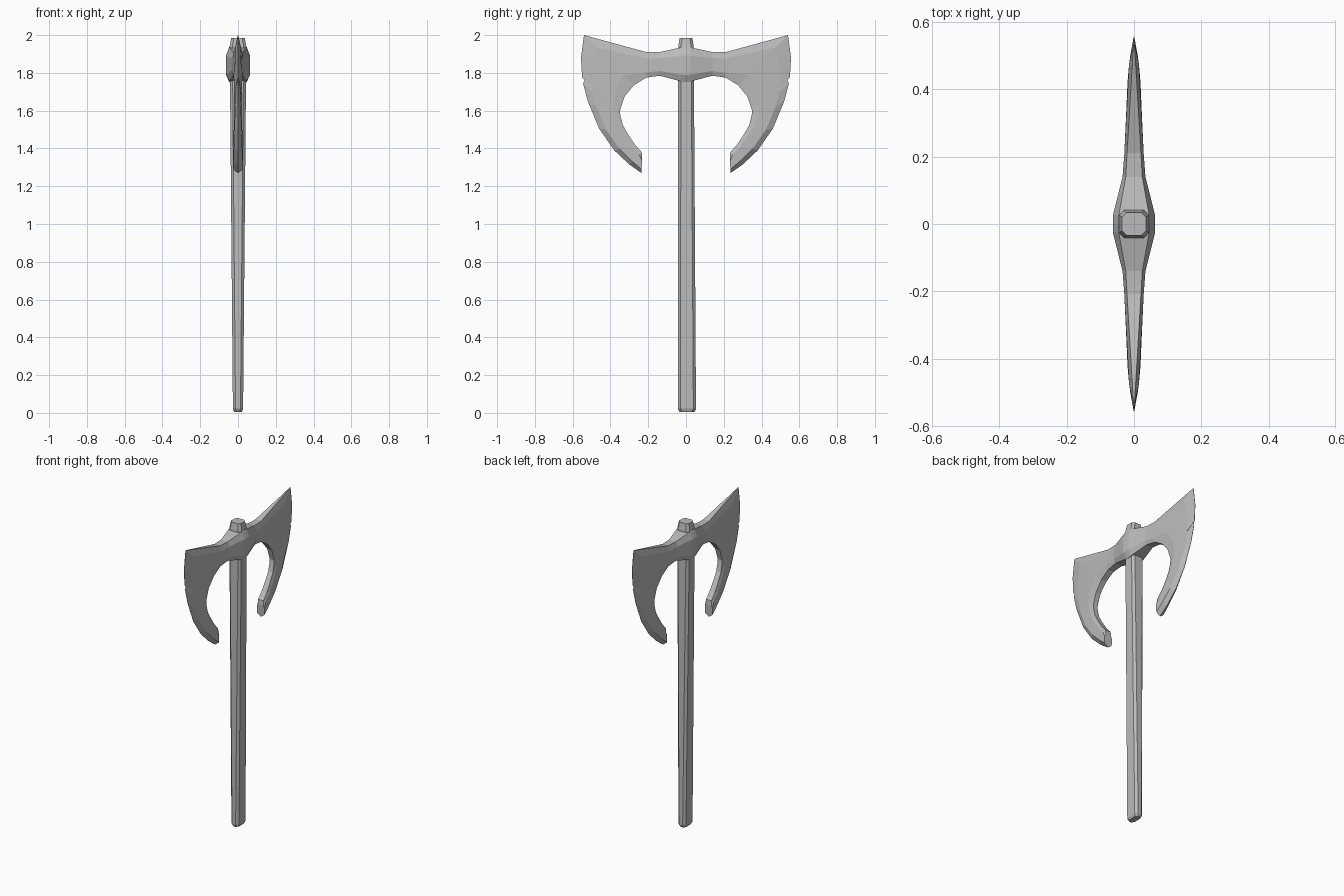
import bpy, bmesh

cube = bpy.data.objects.get("Cube")
if cube:
    bpy.data.objects.remove(cube, do_unlink=True)

grey = bpy.data.materials.new("plain grey")
grey.use_nodes = True
grey.diffuse_color = (0.5, 0.5, 0.5, 1)
grey.node_tree.nodes["Principled BSDF"].inputs["Base Color"].default_value = (0.5, 0.5, 0.5, 1)


def loft(name, rings, cap_start=True):
    """Skin a list of equal-length rings of points and cap the ends."""
    bm = bmesh.new()
    loops = [[bm.verts.new(p) for p in ring] for ring in rings]
    for a, b in zip(loops, loops[1:]):
        for i in range(len(a)):
            j = (i + 1) % len(a)
            bm.faces.new((a[i], a[j], b[j], b[i]))
    if cap_start:
        bm.faces.new(loops[0])
    bm.faces.new(loops[-1])
    bmesh.ops.remove_doubles(bm, verts=bm.verts, dist=0.0001)
    bmesh.ops.recalc_face_normals(bm, faces=bm.faces)
    mesh = bpy.data.meshes.new(name)
    bm.to_mesh(mesh)
    bm.free()
    mesh.materials.append(grey)
    obj = bpy.data.objects.new(name, mesh)
    bpy.context.collection.objects.link(obj)
    return obj


# Handle: tapered bar with cut corners and chamfered ends
def bar_ring(z, x, y, shift, cut=0.014):
    quarter = [(x, y - cut), (x - cut, y)]
    pts = quarter + [(-a, b) for a, b in quarter[::-1]]
    pts += [(-a, -b) for a, b in pts]
    return [(a, b + shift, z) for a, b in pts]


loft("handle", [
    bar_ring(0.005, 0.020, 0.040, 0.005),
    bar_ring(0.022, 0.027, 0.048, 0.005),
    bar_ring(1.94, 0.044, 0.041, 0),
    bar_ring(1.985, 0.036, 0.034, 0),
])

# Blade: half thickness depends on the distance from the handle
THICKNESS = [(0, 0.063), (0.025, 0.063), (0.14, 0.034), (0.22, 0.028),
             (0.45, 0.018), (0.56, 0.003)]


def half_thickness(y):
    for (y0, t0), (y1, t1) in zip(THICKNESS, THICKNESS[1:]):
        if y <= y1:
            return t0 + (t1 - t0) * (y - y0) / (y1 - y0)
    return THICKNESS[-1][1]


# Stations from the handle round to the horn: inner y, z, outer y, z
STATIONS = [
    (0, 1.75, 0, 1.94), (0.025, 1.755, 0.025, 1.935),
    (0.14, 1.785, 0.14, 1.91), (0.21, 1.775, 0.21, 1.91),
    (0.275, 1.735, 0.54, 2.0), (0.325, 1.675, 0.556, 1.88),
    (0.35, 1.6, 0.55, 1.775), (0.348, 1.58, 0.535, 1.765),
    (0.345, 1.565, 0.545, 1.745), (0.335, 1.525, 0.52, 1.65),
    (0.31, 1.48, 0.46, 1.505), (0.27, 1.42, 0.38, 1.39),
    (0.235, 1.38, 0.3, 1.315), (0.232, 1.35, 0.236, 1.27),
]


def blade_ring(index, station):
    yi, zi, yo, zo = station
    neck = index < 4
    side = []
    for f in (0, 0.2, 0.75, 1):
        y, z = yi + (yo - yi) * f, zi + (zo - zi) * f
        x = half_thickness(y)
        if f == 0 or (f == 1 and neck):
            x *= 0.72
        elif f == 1:
            x = 0.001
        side.append((x, y, z))
    return side + [(-x, y, z) for x, y, z in side[::-1]]


blade = loft("double_blade", [blade_ring(i, s) for i, s in enumerate(STATIONS)], False)
mirror = blade.modifiers.new("Mirror", "MIRROR")
mirror.use_axis = (False, True, False)
